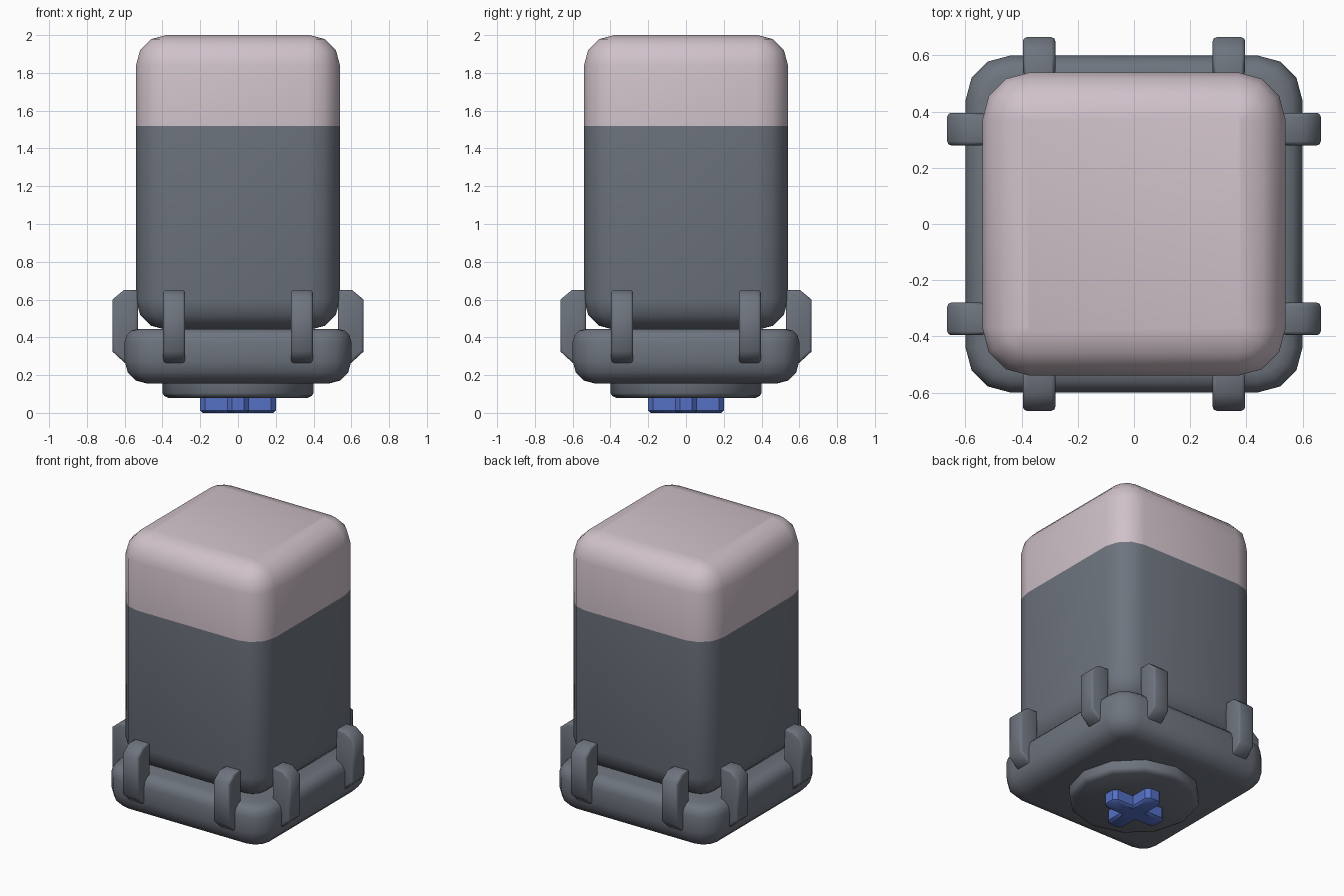
import bpy, bmesh, math
from mathutils import Matrix

if "Cube" in bpy.data.objects:
    bpy.data.objects.remove(bpy.data.objects["Cube"])


def material(name, rgb):
    m = bpy.data.materials.new(name)
    m.diffuse_color = (*rgb, 1)
    m.use_nodes = True
    m.node_tree.nodes["Principled BSDF"].inputs["Base Color"].default_value = m.diffuse_color
    return m


GREY = material("slate grey", (0.155, 0.175, 0.21))
PINK = material("pale pink", (0.63, 0.535, 0.59))
BLUE = material("blue", (0.09, 0.16, 0.56))


def finish(name, bm, mats, angle=50):
    bmesh.ops.remove_doubles(bm, verts=bm.verts, dist=0.0005)
    bmesh.ops.recalc_face_normals(bm, faces=bm.faces)
    me = bpy.data.meshes.new(name)
    bm.to_mesh(me)
    bm.free()
    for m in mats:
        me.materials.append(m)
    me.shade_smooth()
    me.set_sharp_from_angle(angle=math.radians(angle))
    ob = bpy.data.objects.new(name, me)
    bpy.context.collection.objects.link(ob)
    return ob


def rounded_square(half, r, seg=3):
    pts = []
    for k in range(4):
        sx, sy = ((1, 1), (-1, 1), (-1, -1), (1, -1))[k]
        for i in range(seg + 1):
            a = math.pi / 2 * (k + i / seg)
            pts.append((sx * (half - r) + r * math.cos(a),
                        sy * (half - r) + r * math.sin(a)))
    return pts


def loft(rings):
    """Stack of (z, list of xy points), capped at both ends."""
    bm = bmesh.new()
    loops = [[bm.verts.new((x, y, z)) for x, y in pts] for z, pts in rings]
    n = len(loops[0])
    for a, b in zip(loops, loops[1:]):
        for i in range(n):
            j = (i + 1) % n
            bm.faces.new((a[i], a[j], b[j], b[i]))
    bm.faces.new(loops[0])
    bm.faces.new(loops[-1])
    return bm


def rounded_block(z0, z1, half, corner, r_low, r_high, mid=()):
    """Rounded box with separate bottom and top edge radii."""
    rings = []
    steps = [math.radians(a) for a in (0, 30, 60, 90)]
    for a in steps:
        d = r_low * (1 - math.sin(a))
        rings.append((z0 + r_low * (1 - math.cos(a)), d))
    rings += [(z, 0) for z in mid]
    for a in reversed(steps):
        d = r_high * (1 - math.sin(a))
        rings.append((z1 - r_high * (1 - math.cos(a)), d))
    return loft([(z, rounded_square(half - d, corner - d)) for z, d in rings])


# Tall body, with its upper part pink
SPLIT = 1.52
bm = rounded_block(0.44, 2.0, 0.54, 0.17, 0.16, 0.16, mid=(SPLIT,))
for f in bm.faces:
    f.material_index = int(f.calc_center_median().z > SPLIT)
finish("body", bm, [GREY, PINK])

# Square base tray
finish("base", rounded_block(0.155, 0.445, 0.60, 0.16, 0.12, 0.07), [GREY])

# Round foot disc under the base
circle = lambda r: [(r * math.cos(i * math.pi / 6), r * math.sin(i * math.pi / 6))
                    for i in range(12)]
finish("foot_disc", loft([(0.08, circle(0.37)), (0.09, circle(0.39)),
                          (0.105, circle(0.40)), (0.20, circle(0.40))]), [GREY])

# Blue cross at the very bottom, arms with chamfered ends
def cross(inset):
    w, l, c = 0.058 - inset, 0.2 - inset, 0.025
    arm = [(w, -w), (l - c, -w), (l, -w + c), (l, w - c), (l - c, w)]
    arm = [(x, y) for x, y in arm[1:]] + [(w, w)]
    pts = []
    for k in range(4):
        m = Matrix.Rotation(k * math.pi / 2, 2)
        pts += [(m[0][0] * x + m[0][1] * y, m[1][0] * x + m[1][1] * y) for x, y in arm]
    return pts


finish("cross_peg", loft([(0.0, cross(0.012)), (0.012, cross(0)),
                          (0.12, cross(0))]), [BLUE], 40)

# Eight clips gripping the base and body, two per side
PROFILE = [(0.53, 0.265), (0.60, 0.265), (0.665, 0.325),
           (0.665, 0.60), (0.605, 0.65), (0.53, 0.65)]
for side in range(4):
    for s in (-1, 1):
        bm = bmesh.new()
        ends = [[bm.verts.new((x, s * 0.338 + t * 0.058, z)) for x, z in PROFILE]
                for t in (-1, 1)]
        n = len(PROFILE)
        for i in range(n):
            j = (i + 1) % n
            bm.faces.new((ends[0][i], ends[0][j], ends[1][j], ends[1][i]))
        caps = [bm.faces.new(e) for e in ends]
        bmesh.ops.recalc_face_normals(bm, faces=bm.faces)
        edges = list({e for f in caps for e in f.edges})
        bmesh.ops.bevel(bm, geom=edges, offset=0.014, segments=2,
                        profile=0.5, affect='EDGES')
        bm.transform(Matrix.Rotation(side * math.pi / 2, 4, 'Z'))
        finish(f"clip_{side * 2 + (s > 0) + 1}", bm, [GREY])
